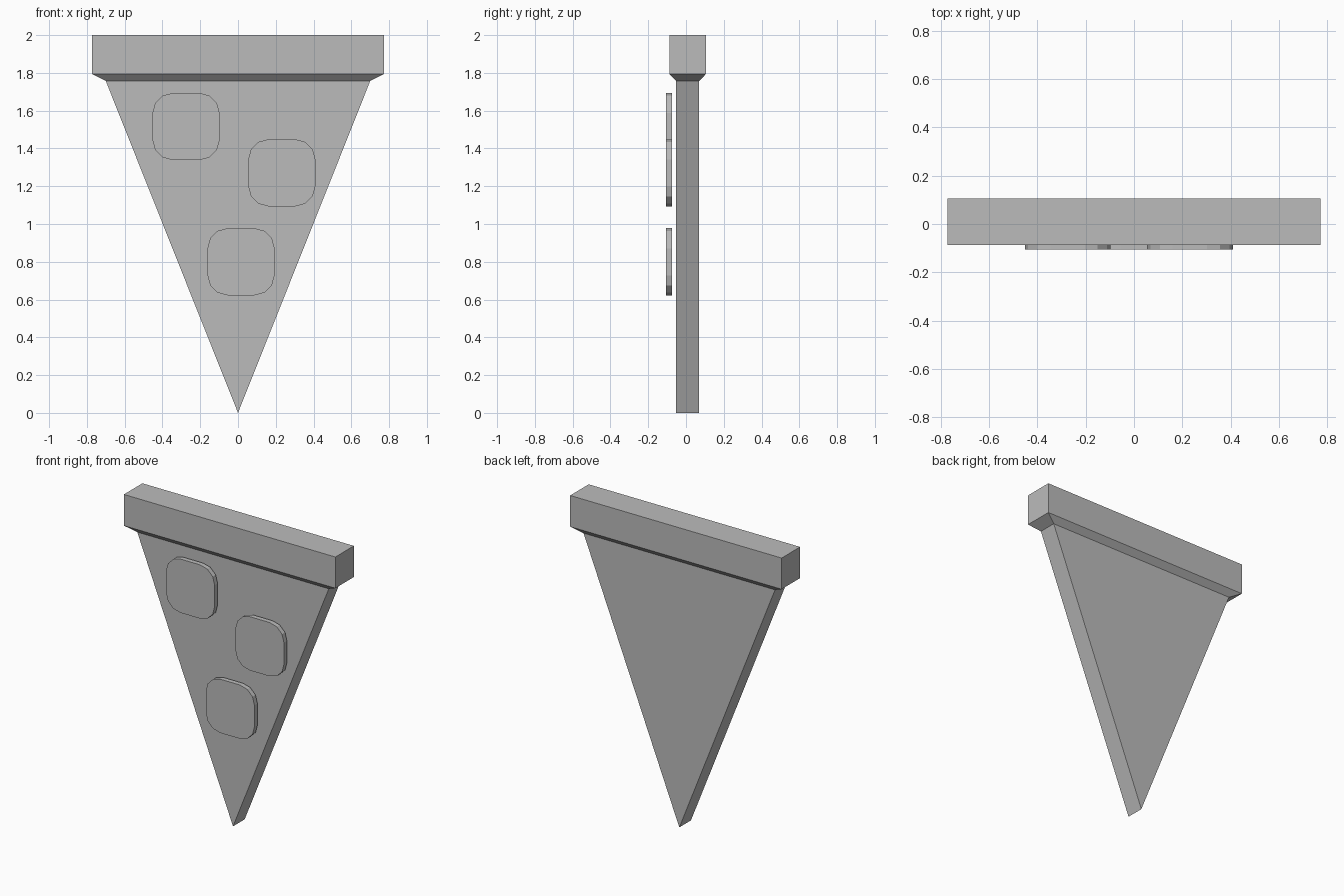
import bpy, bmesh

if "Cube" in bpy.data.objects:
    bpy.data.objects.remove(bpy.data.objects["Cube"])

grey = bpy.data.materials.new("light_grey")
grey.diffuse_color = (0.5, 0.5, 0.5, 1)
grey.use_nodes = True
grey.node_tree.nodes["Principled BSDF"].inputs["Base Color"].default_value = grey.diffuse_color

Y_MID = 0.009               # middle of the slice thickness
NECK = (0.70, 0.061, 1.757)  # half width, half depth, height where slice meets crust


def finish(name, bm):
    bmesh.ops.recalc_face_normals(bm, faces=bm.faces)
    mesh = bpy.data.meshes.new(name)
    bm.to_mesh(mesh)
    bm.free()
    mesh.materials.append(grey)
    obj = bpy.data.objects.new(name, mesh)
    bpy.context.collection.objects.link(obj)
    return obj


def loft(name, sections, cap):
    """Stack rectangles (half width, half depth, height); cap the top if asked."""
    bm = bmesh.new()
    rings = [[bm.verts.new((sx * w, Y_MID + sy * d, z))
              for sx, sy in ((-1, -1), (1, -1), (1, 1), (-1, 1))]
             for w, d, z in sections]
    for a, b in zip(rings, rings[1:]):
        for i in range(4):
            j = (i + 1) % 4
            bm.faces.new((a[i], a[j], b[j], b[i]))
    if cap:
        bm.faces.new(rings[-1])
    bmesh.ops.remove_doubles(bm, verts=bm.verts, dist=1e-5)
    return finish(name, bm)


# Wedge of the slice, running down to a knife edge (open where the crust joins)
loft("slice_base", [(0, 0.061, 0), NECK], False)

# Crust bar with its chamfered underside
loft("crust", [NECK, (0.773, 0.0965, 1.794), (0.773, 0.0965, 2.0)], True)

# Toppings: thin square plates with rounded corners, just off the front face
for n, (x, z) in enumerate(((-0.275, 1.516), (0.232, 1.271), (0.016, 0.80)), 1):
    bm = bmesh.new()
    bmesh.ops.create_cube(bm, size=1)
    bmesh.ops.scale(bm, vec=(0.355, 0.032, 0.355), verts=bm.verts)
    corners = [e for e in bm.edges
               if abs(e.verts[0].co.y - e.verts[1].co.y) > 0.01]
    bmesh.ops.bevel(bm, geom=corners, offset=0.106, segments=3,
                    profile=0.5, affect='EDGES')
    finish(f"topping_{n}", bm).location = (x, -0.089, z)
